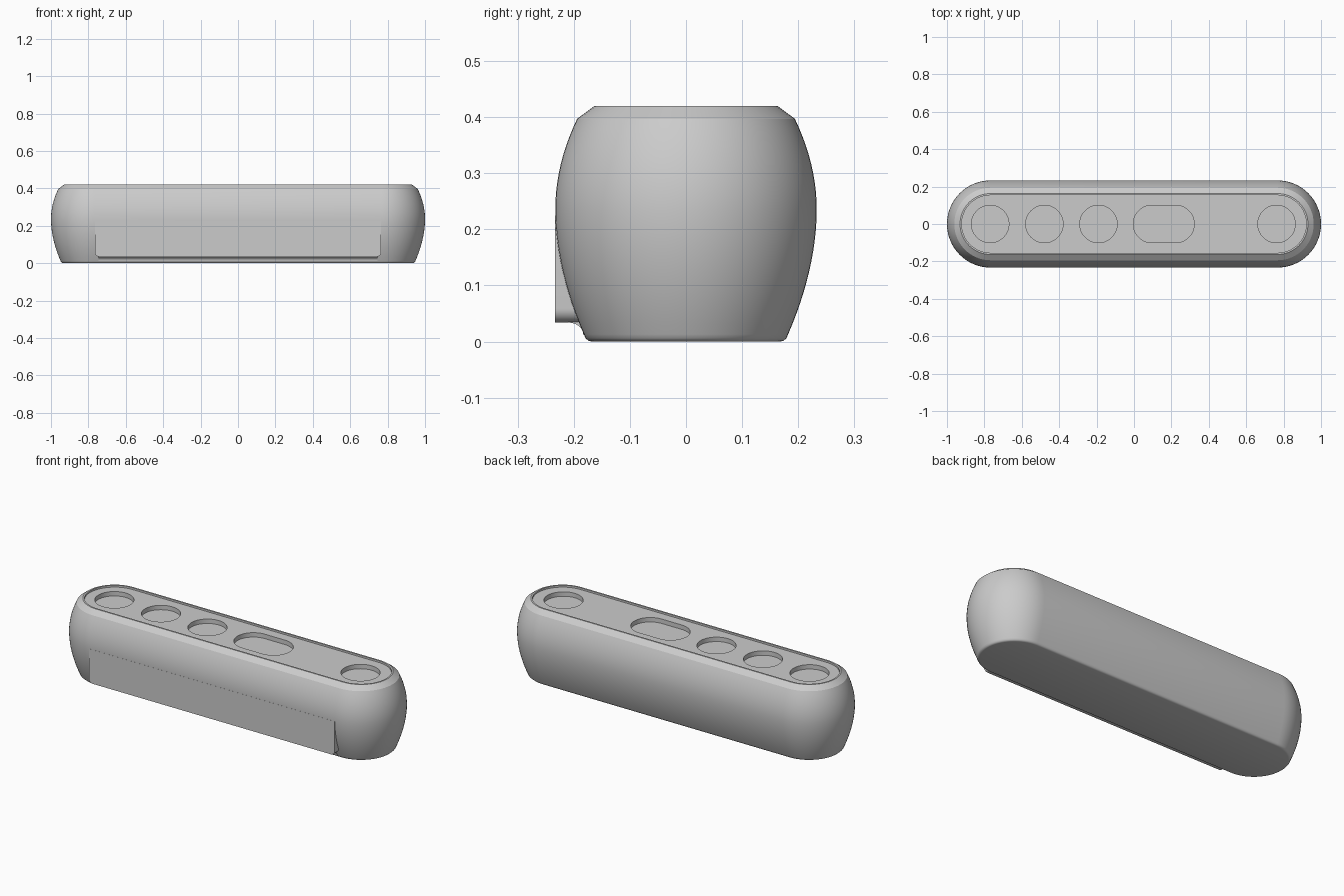
import bpy, bmesh, math

if "Cube" in bpy.data.objects:
    bpy.data.objects.remove(bpy.data.objects["Cube"])

HALF = 0.767      # half length of the straight sides
N = 32            # segments per rounded end


def stadium(cx, half, r, n=N):
    """Outline of a pill shape in plan, counter-clockwise."""
    pts = []
    for side in (1, -1):
        for i in range(n + 1):
            a = -math.pi / 2 + math.pi * i / n
            pts.append((cx + side * (half + r * math.cos(a)), side * r * math.sin(a)))
    return pts


def finish(name, bm):
    bmesh.ops.remove_doubles(bm, verts=bm.verts, dist=1e-5)
    bmesh.ops.recalc_face_normals(bm, faces=bm.faces)
    me = bpy.data.meshes.new(name)
    bm.to_mesh(me)
    bm.free()
    ob = bpy.data.objects.new(name, me)
    bpy.context.collection.objects.link(ob)
    return ob


def loft(name, rings):
    """Skin a list of closed 3D rings and cap both ends."""
    bm = bmesh.new()
    loops = [[bm.verts.new(p) for p in ring] for ring in rings]
    for a, b in zip(loops, loops[1:]):
        for i in range(len(a)):
            j = (i + 1) % len(a)
            bm.faces.new((a[i], a[j], b[j], b[i]))
    bm.faces.new(loops[0][::-1])
    bm.faces.new(loops[-1])
    return finish(name, bm)


def pill(name, cx, half, profile):
    return loft(name, [[(x, y, z) for x, y in stadium(cx, half, r)] for r, z in profile])


def smooth(ob):
    bpy.ops.object.select_all(action='DESELECT')
    ob.select_set(True)
    bpy.context.view_layer.objects.active = ob
    bpy.ops.object.shade_smooth_by_angle(angle=math.radians(28))


# Body: bulging pill with softened foot, chamfered top and sunken top panel
profile = [(0.168, 0), (0.174, 0.0015), (0.179, 0.006), (0.182, 0.013)]
for i in range(1, 13):
    t = 1 - i / 12
    profile.append((0.233 - 0.051 * t ** 1.9, 0.235 - 0.222 * t))
for i in range(1, 11):
    t = i / 10
    profile.append((0.233 - 0.039 * t * t, 0.235 + 0.162 * t))
profile += [(0.163, 0.42), (0.154, 0.42), (0.154, 0.41)]
body = pill("body", 0, HALF, profile)

# Top pockets: four round ones and one long one
for cx, half in ((-0.769, 0), (-0.479, 0), (-0.19, 0), (0.159, 0.063), (0.762, 0)):
    cutter = pill("pocket_cutter", cx, half, [(0.1, 0.385), (0.1, 0.45)])
    cutter.hide_render = True
    mod = body.modifiers.new("pocket", 'BOOLEAN')
    mod.operation = 'DIFFERENCE'
    mod.solver = 'EXACT'
    mod.object = cutter
    bpy.context.view_layer.objects.active = body
    bpy.ops.object.modifier_apply(modifier=mod.name)
    bpy.data.objects.remove(cutter)
smooth(body)

# Front panel: flat plate with rounded lower corners
W, R, Z0, Z1 = 0.765, 0.025, 0.034, 0.225
outline = [(W, Z1), (-W, Z1)]
for cx, start in ((-W + R, math.pi), (W - R, 1.5 * math.pi)):
    for i in range(9):
        a = start + math.pi / 2 * i / 8
        outline.append((cx + R * math.cos(a), Z0 + R + R * math.sin(a)))
panel = loft("front_panel", [[(x, y, z) for x, z in outline] for y in (-0.2333, -0.15)])
smooth(panel)

# Concave blend under the front panel
blend = [(-0.16, 0.045), (-0.21, 0.04), (-0.21, 0.034)]
for i in range(1, 7):
    a = math.pi / 2 * i / 6
    blend.append((-0.21 + 0.027 * math.sin(a), 0.012 + 0.022 * math.cos(a)))
blend.append((-0.16, 0.012))
strip = loft("panel_blend", [[(x, y, z) for y, z in blend] for x in (-0.745, 0.745)])
smooth(strip)
